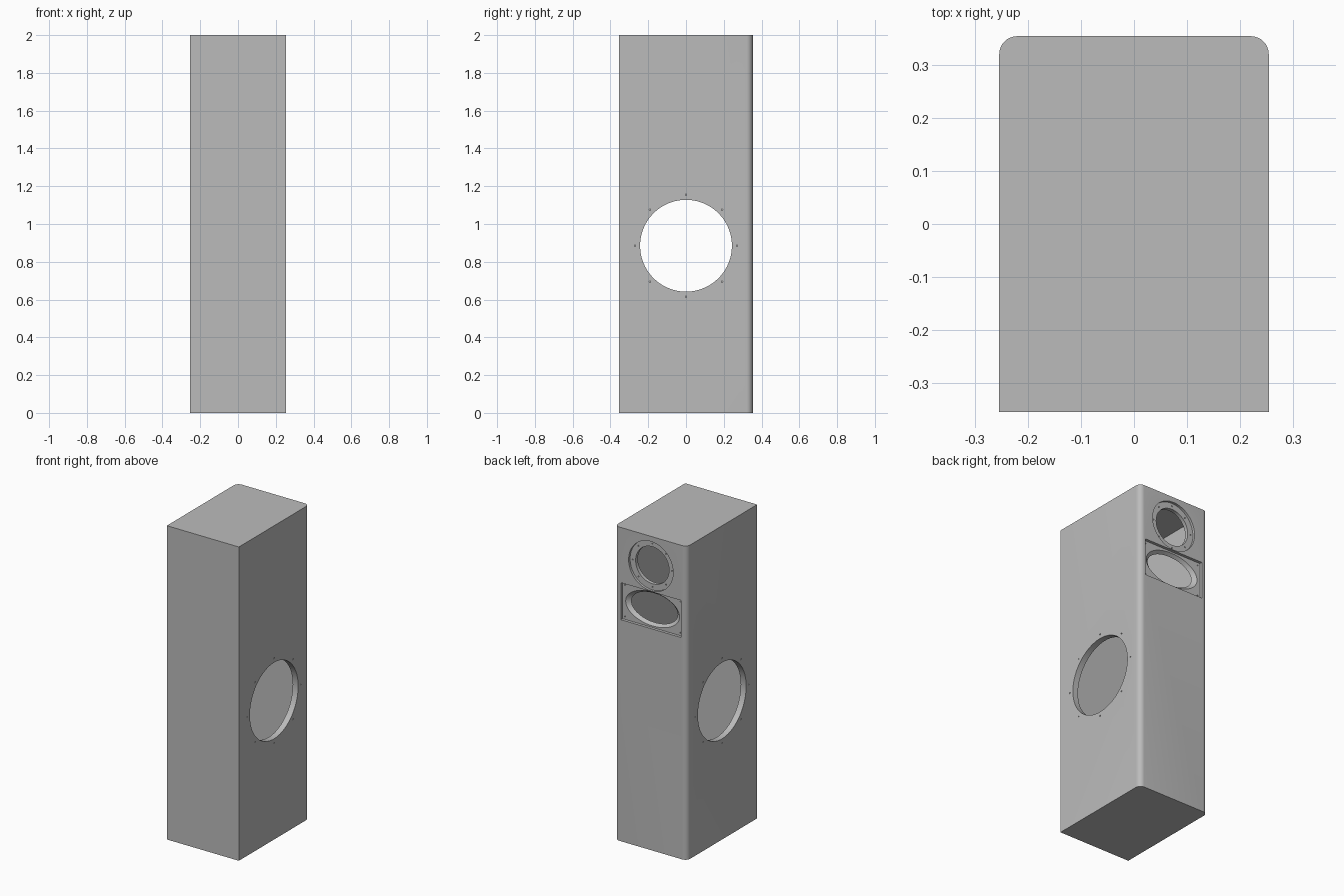
import bpy, bmesh, math
from mathutils import Matrix, Vector

if "Cube" in bpy.data.objects:
    bpy.data.objects.remove(bpy.data.objects["Cube"])

W, D, H = 0.508, 0.708, 2.0      # cabinet width, depth, height
WALL = 0.038
BACK = D / 2
WOOFER_Z, ROUND_Z, HORN_Z = 0.885, 1.81, 1.53

grey = bpy.data.materials.new("cabinet grey")
grey.use_nodes = True
color = (0.5, 0.5, 0.5, 1)
grey.diffuse_color = color
grey.node_tree.nodes["Principled BSDF"].inputs["Base Color"].default_value = color

AXES = {"x": Matrix.Rotation(math.pi / 2, 4, "Y"),
        "y": Matrix.Rotation(-math.pi / 2, 4, "X")}


def add_box(bm, size, center):
    m = Matrix.Translation(center) @ Matrix.Diagonal((*size, 1))
    return bmesh.ops.create_cube(bm, size=1, matrix=m)


def add_round(bm, axis, center, length, r_in, r_out=None, squash=1, sides=64):
    """Cylinder or cone along an axis; r_out is the radius at its + end."""
    m = Matrix.Translation(center) @ Matrix.Diagonal((1, 1, squash, 1)) @ AXES[axis]
    bmesh.ops.create_cone(bm, cap_ends=True, segments=sides, radius1=r_in,
                          radius2=r_out or r_in, depth=length, matrix=m)


def make_object(name, bm):
    bmesh.ops.recalc_face_normals(bm, faces=bm.faces)
    mesh = bpy.data.meshes.new(name)
    bm.to_mesh(mesh)
    bm.free()
    mesh.materials.append(grey)
    obj = bpy.data.objects.new(name, mesh)
    bpy.context.collection.objects.link(obj)
    return obj


def carve(target, name, bm):
    """Subtract the cutter from the target, then drop the cutter."""
    cutter = make_object(name, bm)
    cutter.hide_render = True
    mod = target.modifiers.new(name, "BOOLEAN")
    mod.operation, mod.solver, mod.object = "DIFFERENCE", "EXACT", cutter
    bpy.context.view_layer.objects.active = target
    bpy.ops.object.modifier_apply(modifier=mod.name)
    bpy.data.objects.remove(cutter)


def ring(count, radius):
    for i in range(count):
        a = math.tau * i / count
        yield radius * math.cos(a), radius * math.sin(a)


# Cabinet shell with rounded vertical edges on the driver side
bm = bmesh.new()
add_box(bm, (W, D, H), (0, 0, H / 2))
edges = [e for e in bm.edges
         if all(v.co.y > 0 for v in e.verts)
         and abs(e.verts[0].co.z - e.verts[1].co.z) > 1]
bmesh.ops.bevel(bm, geom=edges, offset=0.034, segments=8, profile=0.5, affect="EDGES")
cabinet = make_object("speaker_cabinet", bm)

# Hollow interior
bm = bmesh.new()
add_box(bm, (W - 2 * WALL, D - 2 * WALL, H - 2 * WALL), (0, 0, H / 2))
carve(cabinet, "cavity_cutter", bm)

# Large woofer openings in both sides
bm = bmesh.new()
for side in (-1, 1):
    add_round(bm, "x", (side * W / 2, 0, WOOFER_Z), 0.15, 0.243, sides=96)
carve(cabinet, "woofer_cutter", bm)

# Shallow recesses for the round driver and the horn plate
bm = bmesh.new()
add_round(bm, "y", (0, BACK, ROUND_Z), 0.03, 0.157)
add_box(bm, (0.424, 0.036, 0.236), (0, BACK, HORN_Z))
carve(cabinet, "recess_cutter", bm)

# Round driver opening and flared elliptical horn opening
bm = bmesh.new()
add_round(bm, "y", (0, BACK, ROUND_Z), 0.15, 0.118)
add_round(bm, "y", (0, BACK - 0.028, HORN_Z), 0.04, 0.15, 0.2035, squash=0.568)
carve(cabinet, "opening_cutter", bm)

# Screw pilot holes
bm = bmesh.new()
for side in (-1, 1):
    for dy, dz in ring(8, 0.27):
        add_round(bm, "x", (side * W / 2, dy, WOOFER_Z + dz), 0.04, 0.004, sides=10)
    for up in (-1, 1):
        add_round(bm, "y", (side * 0.195, BACK - 0.018, HORN_Z + up * 0.1),
                  0.02, 0.004, sides=10)
for dx, dz in ring(8, 0.138):
    add_round(bm, "y", (dx, BACK - 0.015, ROUND_Z + dz), 0.02, 0.004, sides=10)
carve(cabinet, "screw_cutter", bm)

bpy.ops.object.select_all(action="DESELECT")
cabinet.select_set(True)
bpy.context.view_layer.objects.active = cabinet
bpy.ops.object.shade_smooth_by_angle(angle=math.radians(25))
